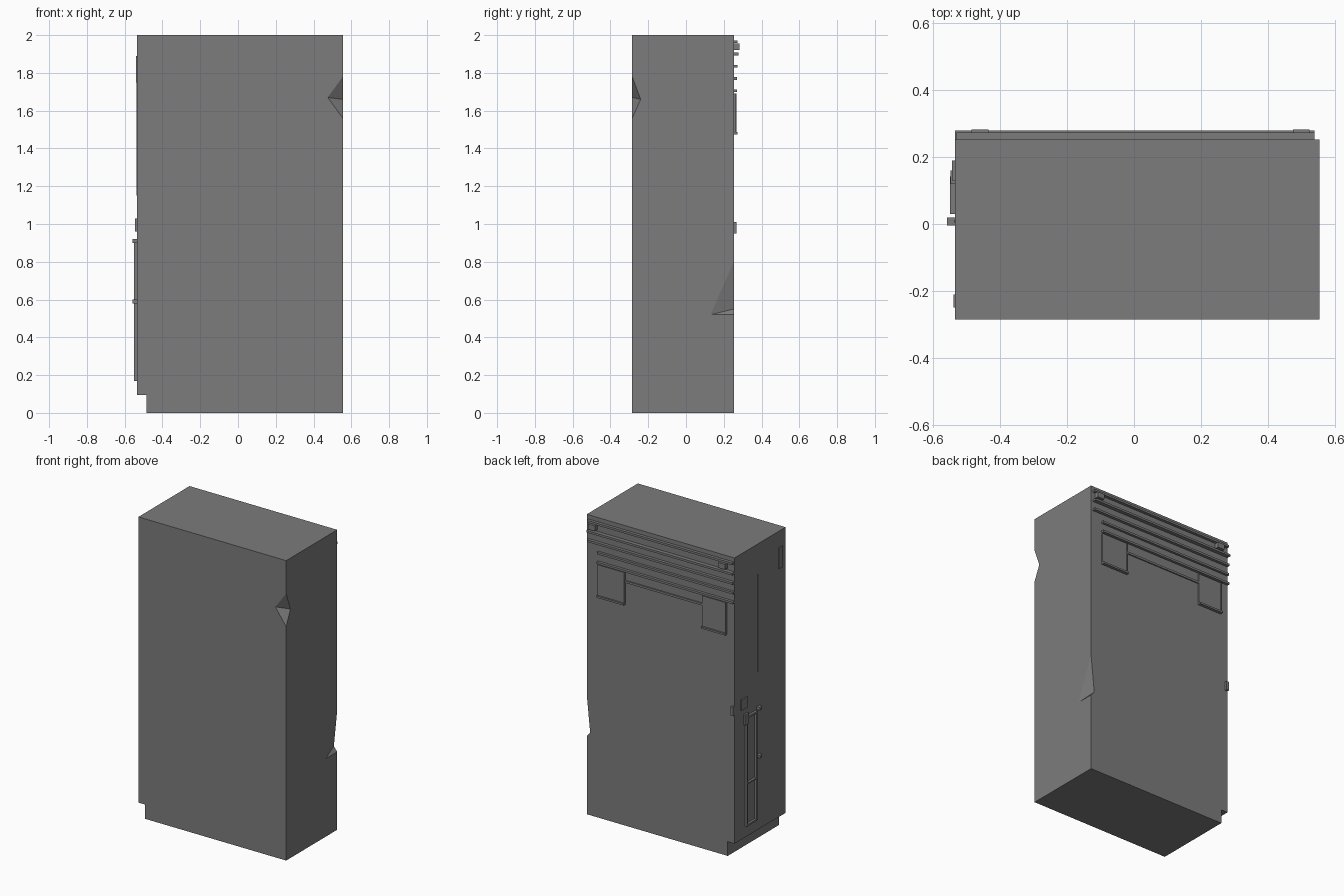
import bpy, bmesh
from mathutils import Vector

default = bpy.data.objects.get("Cube")
if default:
    bpy.data.objects.remove(default, do_unlink=True)

grey = bpy.data.materials.new("plain_grey")
grey.use_nodes = True
grey.diffuse_color = (0.2, 0.2, 0.2, 1)
grey.node_tree.nodes["Principled BSDF"].inputs["Base Color"].default_value = (0.2, 0.2, 0.2, 1)

LEFT, RIGHT, FRONT, BACK = 0.555, -0.535, -0.285, 0.253


def finish(name, bm):
    bmesh.ops.recalc_face_normals(bm, faces=bm.faces)
    mesh = bpy.data.meshes.new(name)
    bm.to_mesh(mesh)
    bm.free()
    mesh.materials.append(grey)
    obj = bpy.data.objects.new(name, mesh)
    bpy.context.collection.objects.link(obj)
    return obj


def box(name, x, y, z):
    bm = bmesh.new()
    bmesh.ops.create_cube(bm, size=1)
    for v in bm.verts:
        v.co = Vector([(a + b) / 2 + c * (b - a) for (a, b), c in zip((x, y, z), v.co)])
    return finish(name, bm)


def back_box(name, x0, x1, z0, z1, depth):
    return box(name, (x0, x1), (BACK - 0.005, BACK + depth), (z0, z1))


def side_box(name, y0, y1, z0, z1, depth):
    return box(name, (RIGHT - depth, RIGHT + 0.005), (y0, y1), (z0, z1))


def dent(body, name, points):
    bm = bmesh.new()
    for p in points:
        bm.verts.new(p)
    bmesh.ops.convex_hull(bm, input=bm.verts)
    cutter = finish(name, bm)
    cutter.hide_render = True
    cutter.hide_viewport = True
    mod = body.modifiers.new(name, 'BOOLEAN')
    mod.object, mod.operation, mod.solver = cutter, 'DIFFERENCE', 'EXACT'


# cabinet body: stepped profile extruded front to back
bm = bmesh.new()
outline = [(-0.485, 0), (LEFT, 0), (LEFT, 2), (RIGHT, 2), (RIGHT, 0.095), (-0.485, 0.095)]
face = bm.faces.new([bm.verts.new((x, FRONT, z)) for x, z in outline])
extruded = bmesh.ops.extrude_face_region(bm, geom=[face])["geom"]
bmesh.ops.translate(bm, vec=(0, BACK - FRONT, 0),
                    verts=[g for g in extruded if isinstance(g, bmesh.types.BMVert)])
body = finish("cabinet_body", bm)

# chipped corners
dent(body, "front_chip_cutter", [
    (LEFT, FRONT, 1.56), (LEFT, FRONT, 1.78), (0.475, FRONT, 1.67),
    (LEFT, -0.24, 1.66), (0.65, -0.4, 1.67)])
dent(body, "back_chip_cutter", [
    (LEFT, BACK, 0.8), (LEFT, BACK, 0.52), (LEFT, 0.13, 0.52),
    (0.53, BACK, 0.55), (0.62, 0.32, 0.6)])

# back slats
for i, (z, x0, x1, depth) in enumerate([
        (1.965, -0.53, 0.54, 0.02), (1.9, -0.535, 0.54, 0.026), (1.835, -0.535, 0.54, 0.02),
        (1.77, -0.535, 0.47, 0.016), (1.705, -0.535, 0.47, 0.018), (1.63, -0.3, 0.27, 0.008)]):
    back_box(f"back_slat_{i + 1}", x0, x1, z - 0.007, z + 0.007, depth)

# back plates with lower lips, and corner latches
for side, x0, x1 in (("left", 0.27, 0.47), ("right", -0.48, -0.3)):
    back_box(f"back_plate_{side}", x0, x1, 1.48, 1.69, 0.009)
    back_box(f"back_plate_lip_{side}", x0, x1, 1.475, 1.487, 0.02)
    back_box(f"back_plate_edge_{side}", x0, x0 + 0.01, 1.48, 1.69, 0.014)
for side, x in (("left", 0.5), ("right", -0.46)):
    back_box(f"back_latch_{side}", x - 0.025, x + 0.025, 1.92, 1.955, 0.03)

# slim door frame on the right side
for name, y0, y1, z0, z1 in (
        ("front_post", 0.03, 0.042, 0.17, 0.9), ("rear_post", 0.13, 0.142, 0.17, 0.9),
        ("sill", 0.03, 0.142, 0.17, 0.182), ("head", 0.03, 0.142, 0.888, 0.9),
        ("middle_rail", 0.03, 0.142, 0.45, 0.458)):
    side_box(f"side_door_{name}", y0, y1, z0, z1, 0.015)

# side handle pegs, boxes and seam
for name, z in (("upper", 0.91), ("lower", 0.59)):
    side_box(f"side_peg_{name}", -0.005, 0.02, z - 0.01, z + 0.01, 0.024)
side_box("side_switch_box", 0.13, 0.19, 0.96, 1.03, 0.009)
side_box("side_hinge_block", 0.12, 0.16, 0.85, 0.92, 0.013)
side_box("side_top_catch", -0.25, -0.21, 1.75, 1.89, 0.005)
side_box("side_seam", 0.005, 0.012, 1.15, 1.8, 0.003)
back_box("back_edge_knob", -0.535, -0.515, 0.95, 1.01, 0.015)
